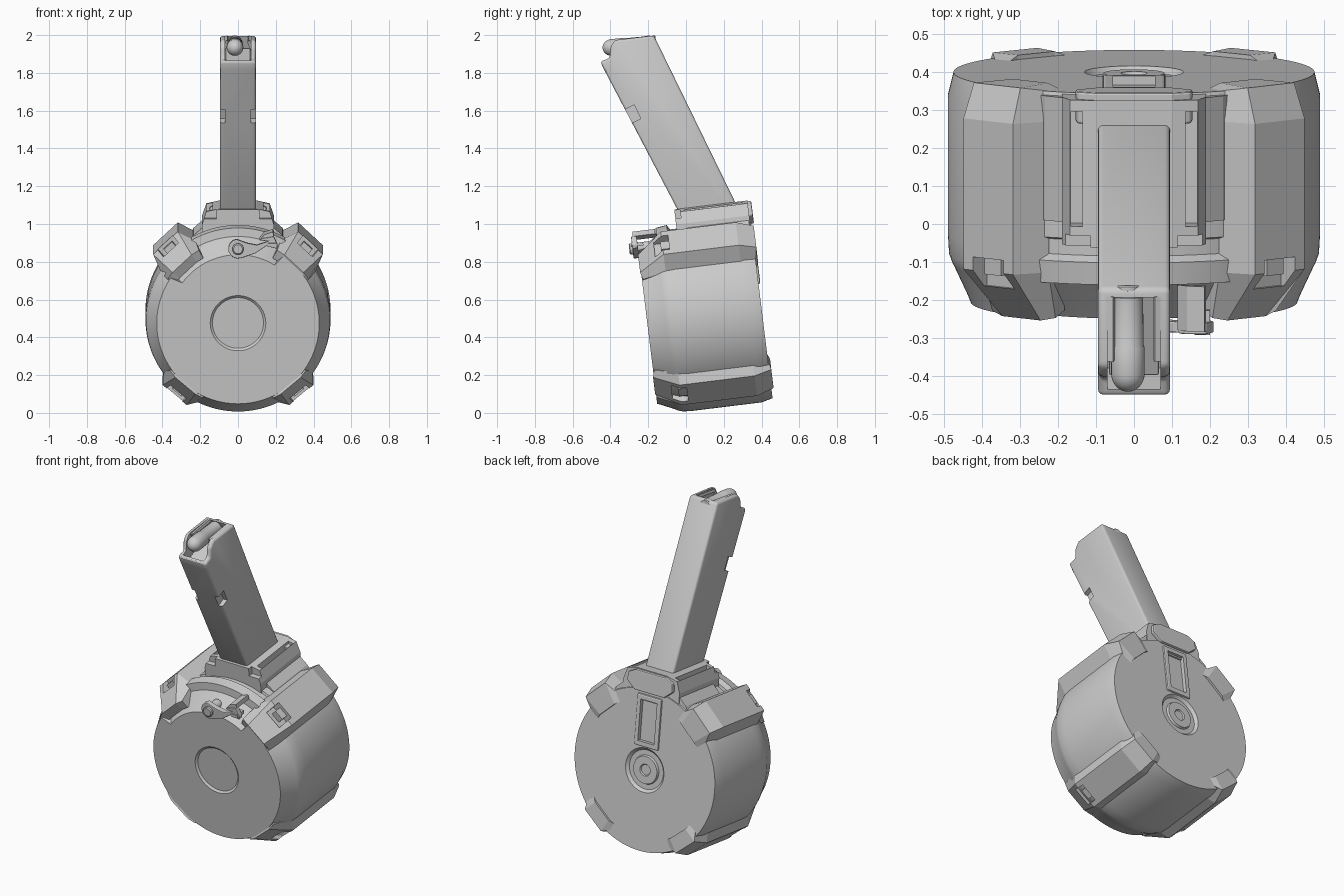
import bpy, bmesh
from math import sin, cos, radians, pi
from mathutils import Matrix, Vector

if "Cube" in bpy.data.objects:
    bpy.data.objects.remove(bpy.data.objects["Cube"])

# Local frames: drum (x, v = along axis to the back, w = up), stem (x, depth, length)
DRUM = Matrix.Translation((0, -0.205, 0.475)) @ Matrix.Rotation(radians(7), 4, 'X')
STEM = Matrix.Translation((0, -0.17, 1.998)) @ Matrix.Rotation(radians(26), 4, 'X')


def finish(name, bm, frame, bevel=0, segs=2, smooth=30):
    bmesh.ops.remove_doubles(bm, verts=bm.verts, dist=1e-5)
    bmesh.ops.recalc_face_normals(bm, faces=bm.faces)
    me = bpy.data.meshes.new(name)
    bm.to_mesh(me)
    bm.free()
    me.transform(frame)
    ob = bpy.data.objects.new(name, me)
    bpy.context.collection.objects.link(ob)
    activate(ob)
    if bevel:
        m = ob.modifiers.new("bevel", 'BEVEL')
        m.width, m.segments, m.limit_method = bevel, segs, 'ANGLE'
        bpy.ops.object.modifier_apply(modifier=m.name)
    if smooth:
        bpy.ops.object.shade_smooth_by_angle(angle=radians(smooth))
    return ob


def activate(ob):
    bpy.ops.object.select_all(action='DESELECT')
    ob.select_set(True)
    bpy.context.view_layer.objects.active = ob


def loft(name, rings, frame, closed=False, **kw):
    """Skin a list of closed rings of points; cap the ends if not closed."""
    bm = bmesh.new()
    vs = [[bm.verts.new(p) for p in r] for r in rings]
    n = len(vs[0])
    for a, b in zip(vs, vs[1:]):
        for i in range(n):
            bm.faces.new((a[i], a[(i + 1) % n], b[(i + 1) % n], b[i]))
    bm.faces.new(vs[0])
    bm.faces.new(vs[-1])
    return finish(name, bm, frame, **kw)


def prism_v(name, pts, v0, v1, frame=DRUM, **kw):
    return loft(name, [[(x, v, w) for x, w in pts] for v in (v0, v1)], frame, **kw)


def box(name, x, y, z, frame, **kw):
    return prism_v(name, [(x[0], z[0]), (x[1], z[0]), (x[1], z[1]), (x[0], z[1])], y[0], y[1], frame, **kw)


def cut(ob, cutter):
    activate(ob)
    m = ob.modifiers.new("cut", 'BOOLEAN')
    m.operation, m.solver, m.object = 'DIFFERENCE', 'EXACT', cutter
    bpy.ops.object.modifier_apply(modifier=m.name)
    bpy.data.objects.remove(cutter)


def rod(name, prof, frame, n=32):
    """Lathe of (radius, v) pairs around the local y axis."""
    return loft(name, [[(r * cos(2 * pi * i / n), v, r * sin(2 * pi * i / n)) for i in range(n)]
                       for r, v in prof], frame)


def arc_xw(cx, cw, r, a0, a1, n=8):
    return [(cx + r * cos(radians(a0 + (a1 - a0) * i / n)),
             cw + r * sin(radians(a0 + (a1 - a0) * i / n))) for i in range(n + 1)]


# Drum body: lathe whose front profile changes inside the lever track sector
plain = [(.43, 0), (.44, .025), (.475, .1), (.478, .105), (.487, .13), (.49, .18), (.49, .22), (.49, .225)]
track = [(.365, 0), (.385, .025), (.45, .1), (.495, .105), (.503, .165), (.478, .18), (.478, .22), (.49, .225)]
front = [(0, .01), (.135, .01), (.147, 0)]
rear = [(.49, .55), (.475, .61), (.13, .61), (.115, .594), (.085, .594), (.08, .607), (.035, .607), (.03, .6), (0, .6)]
bm = bmesh.new()
cols = []
N = 180
for k in range(N):
    a = 360 * k / N
    prof = list(plain)
    if 58 <= a <= 122:
        prof = list(track)
    elif 122 < a <= 145:
        prof[:3] = track[:3]
    ca, sa = cos(radians(a)), sin(radians(a))
    cols.append([bm.verts.new((r * ca, v, r * sa)) for r, v in front + prof + rear])
for k in range(N):
    a, b = cols[k], cols[(k + 1) % N]
    for i in range(len(a) - 1):
        bm.faces.new((a[i], a[i + 1], b[i + 1], b[i]))
bmesh.ops.remove_doubles(bm, verts=bm.verts, dist=1e-5)
drum = finish("drum_body", bm, DRUM)

# Rear window: raised frame with a recessed pane
frame_ob = box("rear_window_frame", (-.083, .083), (.60, .62), (.135, .44), DRUM, bevel=.008, smooth=0)
for ob in (drum, frame_ob):
    cut(ob, box("cutter", (-.055, .055), (.596, .7), (.165, .41), DRUM, smooth=0))


# Four gripping lugs wrapping over the drum edge, each with a front pocket
def lug(name, ang, R, half_top, half_base):
    rings = []
    for off, r, d in ((-half_base, .48, .0), (-half_top, R, .016), (half_top, R, .016), (half_base, .48, .0)):
        a = radians(ang + off)
        prof = [(.39, .02), (.44, .005 - d * .6), (r, .13), (r, .53), (r - .035, .606 + d), (.405, .606 + d)]
        rings.append([(q * cos(a), v, q * sin(a)) for q, v in prof])
    ob = loft(name, rings, DRUM, smooth=0)
    turn = DRUM @ Matrix.Rotation(radians(90 - ang), 4, 'Y')
    h = R * cos(radians(half_top))
    cut(ob, box("cutter", (-.055, .055), (.085, .165), (h - .055, h + .1), turn, smooth=0))
    box(name + "_tab", (-.03, .03), (.12, .175), (h - .07, h - .018), turn, smooth=0)


for side, flip in (("right", 0), ("left", 1)):
    for tag, ang, R in (("upper", 47, .57), ("lower", -50, .528)):
        lug(f"{tag}_lug_{side}", 180 - ang if flip else ang, R, 9, 15)

# Collar joining drum and stem, with slots down each side
collar = prism_v("collar", [(-.19, .4), (.19, .4), (.19, .5), (.168, .565), (.1, .58), (-.1, .58), (-.168, .565), (-.19, .5)],
                 .215, .605, smooth=0)
for s in (-1, 1):
    cut(collar, box("cutter", sorted((s * .135, s * .166)), (.27, .575), (.49, .7), DRUM, smooth=0))
    cut(collar, box("cutter", sorted((s * .115, s * .3)), (.1, .245), (.53, .7), DRUM, smooth=0))
    # flared skirt from collar to drum
    x = [s * q for q in (.17, .255, .235, .19)]
    prism_v("collar_skirt", list(zip(x, (.4, .4, .435, .475))), .27, .6, smooth=0)
prism_v("collar_rear_cap", [(-.1, .455), (.1, .455), (.155, .5), (.15, .55), (.1, .575), (-.1, .575), (-.15, .55), (-.155, .5)],
        .54, .625, bevel=.006, smooth=0)

# Stem: side profile extruded across x, then hollowed at the top
side = [(0, 0), (-.195, .068), (-.235, .045), (-.262, -.005), (-.316, .0), (-.316, -.05), (-.284, -1.15), (0, -1.15)]
stem = loft("stem", [[(x, e, s) for e, s in side] for x in (-.095, .095)], STEM, bevel=.014, segs=3)
cut(stem, box("cutter", (-.07, .07), (-.296, -.022), (-.13, .2), STEM, smooth=0))
for s in (-1, 1):
    cut(stem, box("cutter", sorted((s * .068, s * .2)), (-.4, -.255), (-.365, -.285), STEM, smooth=0))
activate(stem)
bpy.ops.object.shade_smooth_by_angle(angle=radians(30))

# Feed lips curling in over the opening
for s in (-1, 1):
    lip = [(s * .09, -.05), (s * .088, 0), (s * .055, .01), (s * .05, -.005), (s * .068, -.05)]
    loft("feed_lip", [[(x, e, z + h) for x, z in lip] for e, h in ((-.02, .0), (-.185, .052))], STEM, smooth=0)

# Follower and top round
box("follower", (-.066, .066), (-.285, -.03), (-.125, -.06), STEM, bevel=.006, smooth=0)
round_frame = Matrix.Translation((-.016, -.17, 1.958)) @ Matrix.Rotation(radians(6), 4, 'X')
nose = [(.044 * cos(t), -.225 - .048 * sin(t)) for t in [pi / 2 * i / 8 for i in range(8)]]
rod("top_round", [(.036, .012), (.04, .008), (.04, -.002), (.034, -.006), (.034, -.014), (.04, -.022),
                  (.041, -.15), (.044, -.156)] + nose + [(.002, -.273)], round_frame)

# Front lever with pivot disc, arm and hook
arm = arc_xw(0, .4, .052, 100, 290) + [(.09, .375), (.15, .415), (.205, .4), (.21, .42), (.19, .465),
                                       (.13, .455), (.115, .445), (.16, .44), (.1, .42), (.05, .43)]
prism_v("lever", arm, -.03, .0, bevel=.004, smooth=0)
rod("lever_pivot", [(.03, .06), (.03, -.042), (.024, -.047)], DRUM @ Matrix.Translation((0, 0, .4)), n=24)
prism_v("lever_hook", [(.115, .445), (.19, .465), (.185, .49), (.14, .475)], -.02, .1, smooth=0)
box("lever_fin", (.16, .2), (-.035, .03), (.41, .43), DRUM, smooth=0)
